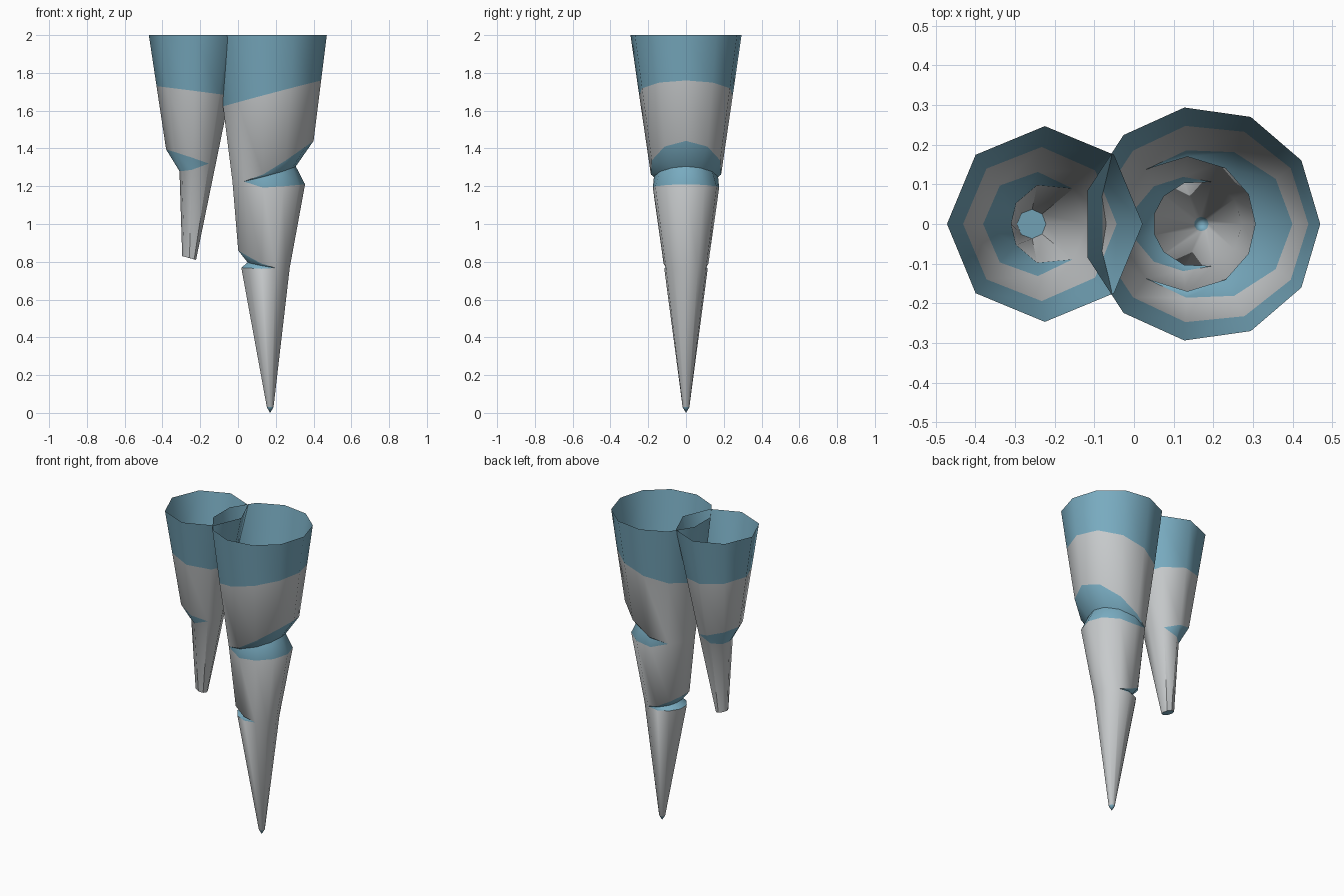
import bpy
import bmesh
import math

cube = bpy.data.objects.get("Cube")
if cube:
    bpy.data.objects.remove(cube)


def make_material(name, color):
    mat = bpy.data.materials.new(name)
    mat.use_nodes = True
    mat.diffuse_color = color
    mat.node_tree.nodes["Principled BSDF"].inputs["Base Color"].default_value = color
    return mat


STONE = make_material("grey stone", (0.57, 0.59, 0.60, 1))
ICE = make_material("ice blue", (0.19, 0.41, 0.53, 1))


def taper(profile, z):
    """Centre x and the x and y radii of the cone at height z."""
    for hi, lo in zip(profile, profile[1:]):
        if z >= lo[0]:
            break
    t = (z - lo[0]) / (hi[0] - lo[0])
    return [b + (a - b) * t for a, b in zip(hi[1:], lo[1:])]


def build_spike(name, sides, profile, rings, tip):
    """Loft an open-topped cone; each ring is (height rule, scale rule, blue below)."""
    bm = bmesh.new()
    loops = []
    for height, scale, _ in rings:
        loop = []
        for i in range(sides):
            a = 2 * math.pi * i / sides
            c = round(math.cos(a), 5)
            z = height(c)
            cx, rx, ry = taper(profile, z)
            s = scale(c)
            loop.append(bm.verts.new((cx + rx * s * c, ry * s * math.sin(a), z)))
        loops.append(loop)
    for upper, lower, ring in zip(loops, loops[1:], rings):
        for i in range(sides):
            j = (i + 1) % sides
            face = bm.faces.new((upper[i], lower[i], lower[j], upper[j]))
            face.material_index = int(ring[2])
    # Close the bottom with a point or a flat blue cap
    last = loops[-1]
    if tip is None:
        bm.faces.new(last[::-1]).material_index = 1
    else:
        point = bm.verts.new(tip)
        for i in range(sides):
            face = bm.faces.new((last[i], point, last[(i + 1) % sides]))
            face.material_index = 1
    bmesh.ops.remove_doubles(bm, verts=bm.verts, dist=0.0005)
    mesh = bpy.data.meshes.new(name)
    bm.to_mesh(mesh)
    bm.free()
    mesh.materials.append(STONE)
    mesh.materials.append(ICE)
    obj = bpy.data.objects.new(name, mesh)
    bpy.context.collection.objects.link(obj)
    bpy.ops.object.select_all(action="DESELECT")
    obj.select_set(True)
    bpy.context.view_layer.objects.active = obj
    bpy.ops.object.shade_smooth_by_angle(angle=math.radians(46))


def full(c):
    return 1


def level(z):
    return lambda c: z


# How deep each notch is for a direction with cosine c (zero outside the notch)
def upper_cut(c):
    return max(0, (c + 0.65) / 1.65)


def lower_cut(c):
    return max(0, (0.415 - c) / 1.4)


def small_cut(c):
    return max(0, (0.707 - c) / 1.707)


# Large spike: height, centre x, x radius, y radius
build_spike("large_spike", 11, [
    (2.0, 0.17, 0.30, 0.297),
    (1.44, 0.165, 0.235, 0.215),
    (1.21, 0.16, 0.195, 0.18),
    (0.86, 0.145, 0.15, 0.13),
    (0.77, 0.143, 0.131, 0.117),
    (0.03, 0.17, 0.018, 0.018),
], [
    (level(2.0), full, True),
    (lambda c: 1.69 + 0.07 * c, full, False),
    # upper notch on the left side
    (lambda c: 1.225 + 0.215 * upper_cut(c) ** 1.5, full, True),
    (lambda c: 1.225 + 0.08 * upper_cut(c), lambda c: 1 - 0.32 * upper_cut(c) ** 1.2, True),
    (lambda c: 1.225 - 0.045 * min(1, 3 * upper_cut(c)) + 0.03 * upper_cut(c), full, False),
    # lower notch on the right side
    (lambda c: 0.767 + 0.095 * lower_cut(c) ** 1.5, full, True),
    (lambda c: 0.767 + 0.03 * lower_cut(c), lambda c: 1 - 0.3 * lower_cut(c), True),
    (lambda c: 0.767 - 0.008 * min(1, 3 * lower_cut(c)) + 0.01 * lower_cut(c), full, False),
    (level(0.03), full, True),
], (0.17, 0, 0))

# Small spike with a broken-off flat end
build_spike("small_spike", 8, [
    (2.0, -0.225, 0.247, 0.247),
    (0.82, -0.257, 0.037, 0.037),
], [
    (level(2.0), full, True),
    (lambda c: 1.705 - 0.025 * c, full, False),
    # notch on the right side
    (lambda c: 1.32 + 0.075 * small_cut(c), full, True),
    (lambda c: 1.32 - 0.04 * min(1, 2 * small_cut(c)), lambda c: 1 - 0.45 * small_cut(c), False),
    (lambda c: 0.82 - 0.01 * c, full, False),
], None)
